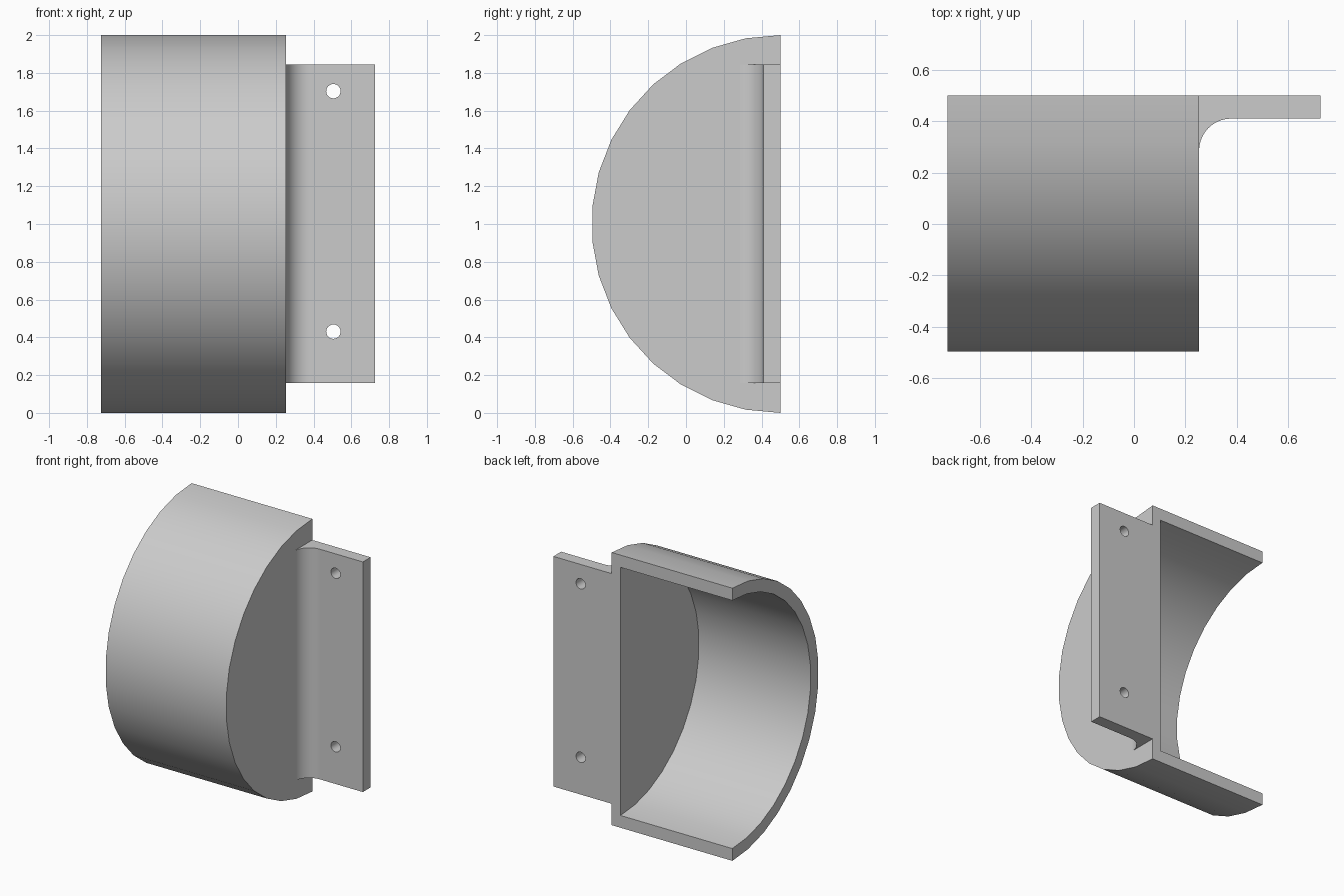
import bpy, bmesh
from math import sin, cos, pi
from mathutils import Vector

if "Cube" in bpy.data.objects:
    bpy.data.objects.remove(bpy.data.objects["Cube"])

LEFT, END, RIGHT = -0.726, 0.253, 0.726   # open end, closed end, flange tip
BACK, WALL, END_WALL = 0.5, 0.09, 0.072
FLANGE_Y, FILLET = 0.41, 0.125


def prism(name, points, direction):
    """Extrude a closed planar profile along a vector."""
    bm = bmesh.new()
    base = bm.faces.new([bm.verts.new(p) for p in points])
    ext = bmesh.ops.extrude_face_region(bm, geom=[base], use_keep_orig=True)
    verts = [g for g in ext["geom"] if isinstance(g, bmesh.types.BMVert)]
    bmesh.ops.translate(bm, verts=verts, vec=Vector(direction))
    bmesh.ops.recalc_face_normals(bm, faces=bm.faces)
    mesh = bpy.data.meshes.new(name)
    bm.to_mesh(mesh)
    bm.free()
    obj = bpy.data.objects.new(name, mesh)
    bpy.context.collection.objects.link(obj)
    return obj


def half_disc(x, radius, sides=17):
    """Half circle bulging to the front, in the y-z plane."""
    return [(x, BACK - radius * sin(pi * i / sides), 1 - radius * cos(pi * i / sides))
            for i in range(sides + 1)]


def boolean(target, other, operation):
    bpy.context.view_layer.objects.active = target
    mod = target.modifiers.new(operation, 'BOOLEAN')
    mod.operation, mod.solver, mod.object = operation, 'EXACT', other
    bpy.ops.object.modifier_apply(modifier=mod.name)
    bpy.data.objects.remove(other)


# Half-round cover, closed on the right end
cover = prism("half_round_cover", half_disc(LEFT, 1), (END - LEFT, 0, 0))

# Mounting flange with a concave fillet against the end wall
z0 = 0.157
steps = 10
fillet = [(END + FILLET * (1 - cos(pi / 2 * i / steps)),
           FLANGE_Y - FILLET * (1 - sin(pi / 2 * i / steps)), z0) for i in range(steps + 1)]
inside = END - 0.03
outline = [(inside, BACK, z0), (inside, FLANGE_Y - FILLET, z0)] + fillet
outline += [(RIGHT, FLANGE_Y, z0), (RIGHT, BACK, z0)]
flange = prism("mounting_flange", outline, (0, 0, 1.845 - z0))
boolean(cover, flange, 'UNION')

# Hollow, open to the left end and the back
x0 = LEFT - 0.1
hollow = half_disc(x0, 1 - WALL)
hollow = [(x0, BACK + 0.1, WALL)] + hollow + [(x0, BACK + 0.1, 2 - WALL)]
boolean(cover, prism("hollow_cutter", hollow, (END - END_WALL - x0, 0, 0)), 'DIFFERENCE')

# Screw holes
for z in (0.43, 1.703):
    ring = [(0.505 + 0.038 * cos(2 * pi * i / 24), 0.3, z + 0.038 * sin(2 * pi * i / 24))
            for i in range(24)]
    boolean(cover, prism("screw_hole_cutter", ring, (0, 0.4, 0)), 'DIFFERENCE')

# Smooth curved faces, sharp edges
bpy.ops.object.select_all(action='DESELECT')
cover.select_set(True)
bpy.context.view_layer.objects.active = cover
bpy.ops.object.shade_smooth_by_angle(angle=pi / 6)
normals = cover.modifiers.new("flat_faces", 'WEIGHTED_NORMAL')
normals.keep_sharp = True
